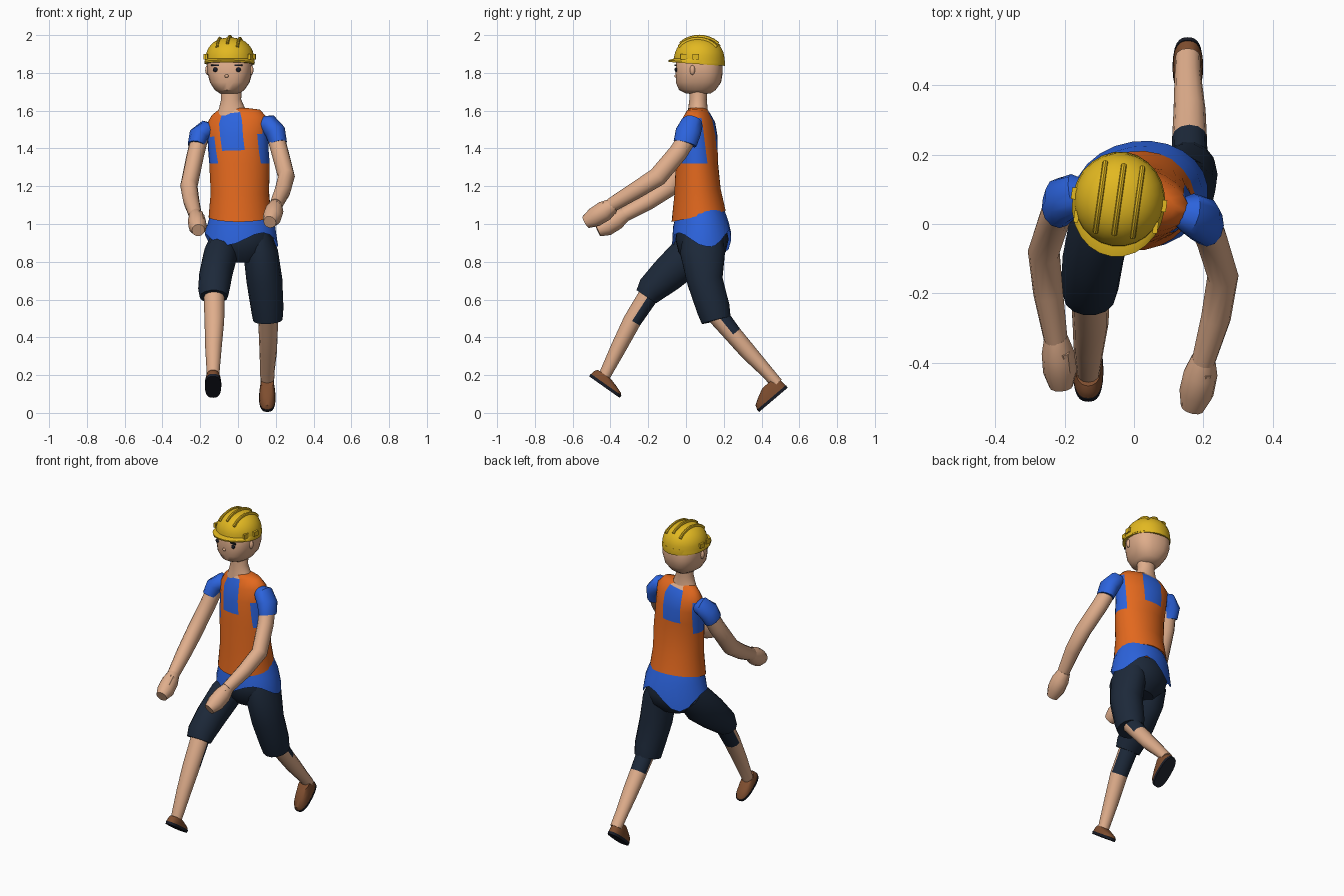
import bpy, bmesh, math
from mathutils import Vector, Matrix

cube = bpy.data.objects.get("Cube")
if cube:
    bpy.data.objects.remove(cube)


def material(name, rgb):
    m = bpy.data.materials.new(name)
    m.use_nodes = True
    m.diffuse_color = (*rgb, 1)
    m.node_tree.nodes["Principled BSDF"].inputs["Base Color"].default_value = (*rgb, 1)
    return m


SKIN = material("skin", (0.74, 0.42, 0.26))
ORANGE = material("vest orange", (0.77, 0.14, 0.013))
BLUE = material("shirt blue", (0.025, 0.125, 0.72))
NAVY = material("shorts navy", (0.012, 0.022, 0.042))
YELLOW = material("helmet yellow", (0.76, 0.48, 0.015))
BROWN = material("shoe brown", (0.21, 0.075, 0.028))
BLACK = material("sole black", (0.01, 0.012, 0.02))


def finish(name, bm, mats, matrix=None):
    bmesh.ops.recalc_face_normals(bm, faces=bm.faces)
    if matrix:
        bm.transform(matrix)
    me = bpy.data.meshes.new(name)
    bm.to_mesh(me)
    bm.free()
    ob = bpy.data.objects.new(name, me)
    bpy.context.collection.objects.link(ob)
    for m in mats:
        me.materials.append(m)
    bpy.ops.object.select_all(action='DESELECT')
    ob.select_set(True)
    bpy.context.view_layer.objects.active = ob
    bpy.ops.object.shade_smooth_by_angle(angle=math.radians(40))
    return ob


def loft(name, rings, mats, rule=None, matrix=None, cap=True):
    """Skin a list of point rings; rule(ring, angle, normal) picks the material."""
    bm = bmesh.new()
    vs = [[bm.verts.new(p) for p in r] for r in rings]
    n = len(rings[0])
    info = {}
    for i in range(len(vs) - 1):
        for j in range(n):
            k = (j + 1) % n
            f = bm.faces.new((vs[i][j], vs[i][k], vs[i + 1][k], vs[i + 1][j]))
            info[f] = (i, (j + 0.5) * 360 / n)
    if cap:
        bm.faces.new(vs[0])
        bm.faces.new(vs[-1])
    bmesh.ops.recalc_face_normals(bm, faces=bm.faces)
    if rule:
        for f, (i, a) in info.items():
            f.material_index = rule(i, a, f.normal)
    return finish(name, bm, mats, matrix)


def ring(x, y, z, rx, ry, yaw=0, tx=0, ty=0, n=24, p=2.0):
    """Level oval ring with optional yaw and tilt."""
    out = []
    rot = Matrix.Rotation(math.radians(yaw), 3, 'Z')
    for j in range(n):
        a = math.tau * j / n
        c, s = math.cos(a), math.sin(a)
        v = rot @ Vector((math.copysign(abs(c) ** (2 / p), c) * rx,
                          math.copysign(abs(s) ** (2 / p), s) * ry, 0))
        out.append(Vector((x + v.x, y + v.y, z + tx * v.x + ty * v.y)))
    return out


def tube(name, path, mats, rule=None, ref=(1, 0, 0), n=12, matrix=None):
    """Oval tube along (x, y, z, side radius, other radius) points."""
    pts = [Vector(q[:3]) for q in path]
    rings = []
    for i, q in enumerate(path):
        t = (pts[min(i + 1, len(pts) - 1)] - pts[max(i - 1, 0)]).normalized()
        side = Vector(ref)
        side = (side - t * side.dot(t)).normalized()
        up = t.cross(side)
        rings.append([pts[i] + side * q[3] * math.cos(math.tau * j / n)
                      + up * q[4] * math.sin(math.tau * j / n) for j in range(n)])
    return loft(name, rings, mats, rule, matrix)


def blob(name, loc, size, mat, matrix=None, box=False):
    bm = bmesh.new()
    if box:
        bmesh.ops.create_cube(bm, size=2)
    else:
        bmesh.ops.create_uvsphere(bm, u_segments=12, v_segments=8, radius=1)
    bm.transform(Matrix.Translation(loc) @ Matrix.Diagonal((*size, 1)))
    return finish(name, bm, [mat], matrix)


# Torso: vest with neck panels and armholes showing the shirt, skin at the collar
def vest_rule(i, a, nrm):
    side = min(a, 360 - a, abs(a - 180))
    if 75 < a < 120 or 240 < a < 285:
        return 2 if i == 6 else int(i >= 3)
    armhole = 45 if a > 180 and i < 4 else 30
    return int(side < armhole and 2 <= i <= 4)


loft("vest", [ring(0.01, .067, 1.04, .167, .143, 9, 0, .2),
              ring(0.01, .061, 1.17, .155, .123, 5, 0, .12),
              ring(0.008, .058, 1.32, .16, .112, 0),
              ring(0.002, .06, 1.39, .16, .108, -4, .03),
              ring(-.002, .063, 1.47, .162, .102, -8, .06),
              ring(-.006, .065, 1.542, .165, .086, -10, .12),
              ring(-.012, .064, 1.59, .13, .06, -10, .12),
              ring(-.03, .064, 1.612, .07, .045, -10, .05)], [ORANGE, BLUE, SKIN], vest_rule)

# Shirt tail with a three-pointed hem, deeper at the back
hem = ring(0.018, .083, .915, .196, .156, 8, 0, -.04)
for j, v in enumerate(hem):
    a = math.tau * j / len(hem)
    v.z -= (0.034 + 0.03 * max(0, math.sin(a))) * math.cos(3 * a)
loft("shirt_tail", [ring(0.013, .07, 1.09, .15, .118, 9, 0, .2),
                    ring(0.017, .078, 1.0, .18, .146, 9, 0, .1), hem], [BLUE], cap=False)

# Shorts
loft("shorts_seat", [ring(0.02, .083, .98, .155, .128, 10),
                     ring(0.02, .085, .92, .172, .14, 10),
                     ring(0.022, .085, .85, .155, .124, 10),
                     ring(0.025, .08, .795, .09, .07, 10)], [NAVY])
tube("right_shorts_leg", [(-.075, .08, .9, .08, .08), (-.095, .01, .83, .09, .108),
                          (-.118, -.1, .73, .088, .096), (-.128, -.185, .653, .083, .079),
                          (-.128, -.21, .615, .075, .064)], [NAVY], n=14)
tube("left_shorts_leg", [(.105, .088, .94, .07, .105), (.12, .088, .85, .092, .122),
                         (.14, .1, .7, .095, .097), (.155, .145, .55, .086, .09),
                         (.158, .16, .49, .078, .08)], [NAVY], n=14)


# Lower legs, with the dark patch behind each knee
def patch_rule(i, a, nrm):
    return int(i < 1 and nrm.y > 0.2)


tube("right_shin", [(-.127, -.18, .65, .056, .055), (-.125, -.285, .487, .052, .048),
                    (-.13, -.355, .35, .044, .042), (-.132, -.43, .2, .033, .032),
                    (-.132, -.44, .165, .033, .03)], [SKIN, NAVY], patch_rule)
tube("left_shin", [(.16, .165, .52, .053, .055), (.16, .25, .415, .05, .047),
                   (.16, .33, .322, .046, .044), (.155, .43, .215, .038, .034),
                   (.155, .482, .155, .036, .032)], [SKIN, NAVY], patch_rule)


# Shoes
def shoe(side, heel, toe, x, up, tall):
    h, t = Vector((x, *heel)), Vector((x, *toe))
    back = (h - t).normalized()
    u = Vector((0, *up)).normalized()
    m = Matrix((back.cross(u), back, u)).transposed().to_4x4()
    m.translation = (h + t) / 2
    half = (h - t).length / 2
    loft(side + "_sole", [ring(0, 0, 0, .042, half, p=2.6),
                          ring(0, 0, .016, .044, half + .002, p=2.6)], [BLACK], matrix=m)
    loft(side + "_shoe", [ring(0, 0, .014, .043, half, p=2.5),
                          ring(0, .003, .035 * tall, .042, half - .005, p=2.5),
                          ring(0, .02, .055 * tall, .039, half - .025, p=2.3),
                          ring(0, .038, .076 * tall, .034, .043)], [BROWN], matrix=m)


shoe("right", (-.512, .193), (-.352, .08), -.132, (.58, .81), .72)
shoe("left", (.538, .133), (.387, .005), .155, (-.64, .77), 1.12)

# Sleeves, arms and hands
arms = {
    "left": ([(.12, .035, 1.535, .036, .036), (.16, .03, 1.529, .06, .054),
              (.198, .012, 1.487, .068, .055), (.213, -.005, 1.425, .062, .047)],
             [(.2, .01, 1.46, .046, .05), (.222, -.04, 1.38, .046, .05),
              (.256, -.15, 1.25, .045, .051), (.236, -.27, 1.175, .043, .045),
              (.2, -.395, 1.1, .034, .038)],
             [(.2, -.385, 1.1, .034, .038), (.192, -.43, 1.07, .049, .054),
              (.18, -.485, 1.035, .05, .052), (.168, -.53, 1.01, .034, .035)]),
    "right": ([(-.125, .085, 1.495, .036, .036), (-.17, .085, 1.497, .06, .053),
               (-.208, .068, 1.467, .068, .054), (-.22, .045, 1.415, .062, .047)],
              [(-.205, .06, 1.45, .046, .05), (-.227, .02, 1.36, .046, .05),
               (-.26, -.08, 1.2, .046, .051), (-.247, -.2, 1.12, .043, .045),
               (-.225, -.335, 1.045, .034, .038)],
              [(-.225, -.325, 1.05, .034, .038), (-.219, -.37, 1.022, .047, .053),
               (-.213, -.425, .987, .049, .052), (-.21, -.468, .967, .034, .035)]),
}
for side, (sleeve, arm, hand) in arms.items():
    tube(side + "_sleeve", sleeve, [BLUE], ref=(0, 1, 0))
    tube(side + "_arm", arm, [SKIN])
    tube(side + "_hand", hand, [SKIN])
    # thumb lies along the upper inner edge of the hand
    tube(side + "_thumb", [(q[0] + .016, q[1], q[2] + .034, .018, .018) for q in hand[1:3]],
         [SKIN], n=8)

# Neck
loft("neck", [ring(-.03, .063, 1.575, .085, .056), ring(-.032, .063, 1.615, .068, .051),
              ring(-.036, .064, 1.66, .053, .046), ring(-.038, .066, 1.73, .057, .05)], [SKIN])

# Head group is built around its own axis, then turned slightly
head = Matrix.Translation((-.043, .07, 0)) @ Matrix.Rotation(math.radians(-8), 4, 'Z')
loft("head", [ring(0, -.005, 1.69, .05, .065), ring(0, -.01, 1.71, .078, .098, p=2.3),
              ring(0, -.004, 1.75, .103, .119, p=2.6), ring(0, 0, 1.8, .117, .123, p=2.6),
              ring(0, 0, 1.88, .12, .123, p=2.4), ring(0, 0, 1.93, .09, .09)], [SKIN], matrix=head)
blob("nose", (0, -.121, 1.783), (.011, .012, .009), SKIN, head)
for sx, side in ((-1, "right"), (1, "left")):
    blob(side + "_eye", (sx * .062, -.115, 1.817), (.013, .008, .012), BLACK, head)
    blob(side + "_eyebrow", (sx * .063, -.117, 1.84), (.021, .0045, .0045), BLACK, head, box=True)
    blob(side + "_ear", (sx * .117, -.02, 1.815), (.012, .014, .026), SKIN, head)

# Helmet
RX, RY, Z0, H = .13, .135, 1.872, .115
dome = [ring(0, 0, Z0 - .02, RX + .002, RY + .002, 0, 0, -.03)]
for k in range(9):
    a = math.radians(k * 10.5)
    dome.append(ring(0, 0, Z0 + H * math.sin(a), RX * math.cos(a) ** .85, RY * math.cos(a) ** .85))
loft("helmet_dome", dome, [YELLOW], matrix=head)
loft("helmet_brim", [ring(0, -.013, 1.848, .133, .15, 0, 0, -.07),
                     ring(0, -.013, 1.857, .134, .152, 0, 0, -.07),
                     ring(0, 0, 1.876, .129, .135)], [YELLOW], matrix=head)
for dx in (-.054, 0, .054):
    path = []
    for k in range(9):
        y = -.1 + .025 * k
        z = Z0 + H * math.sqrt(1 - (dx / RX) ** 2 - (y / RY) ** 2)
        path.append((dx, y, z + .004, .008, .011))
    tube("helmet_ridge", path, [YELLOW], n=8, matrix=head)
for sx in (-1, 1):
    for y in (-.065, .0):
        blob("helmet_clip", (sx * (.131 if y == 0 else .115), y, 1.885),
             (.007, .017, .014), YELLOW, head, box=True)
